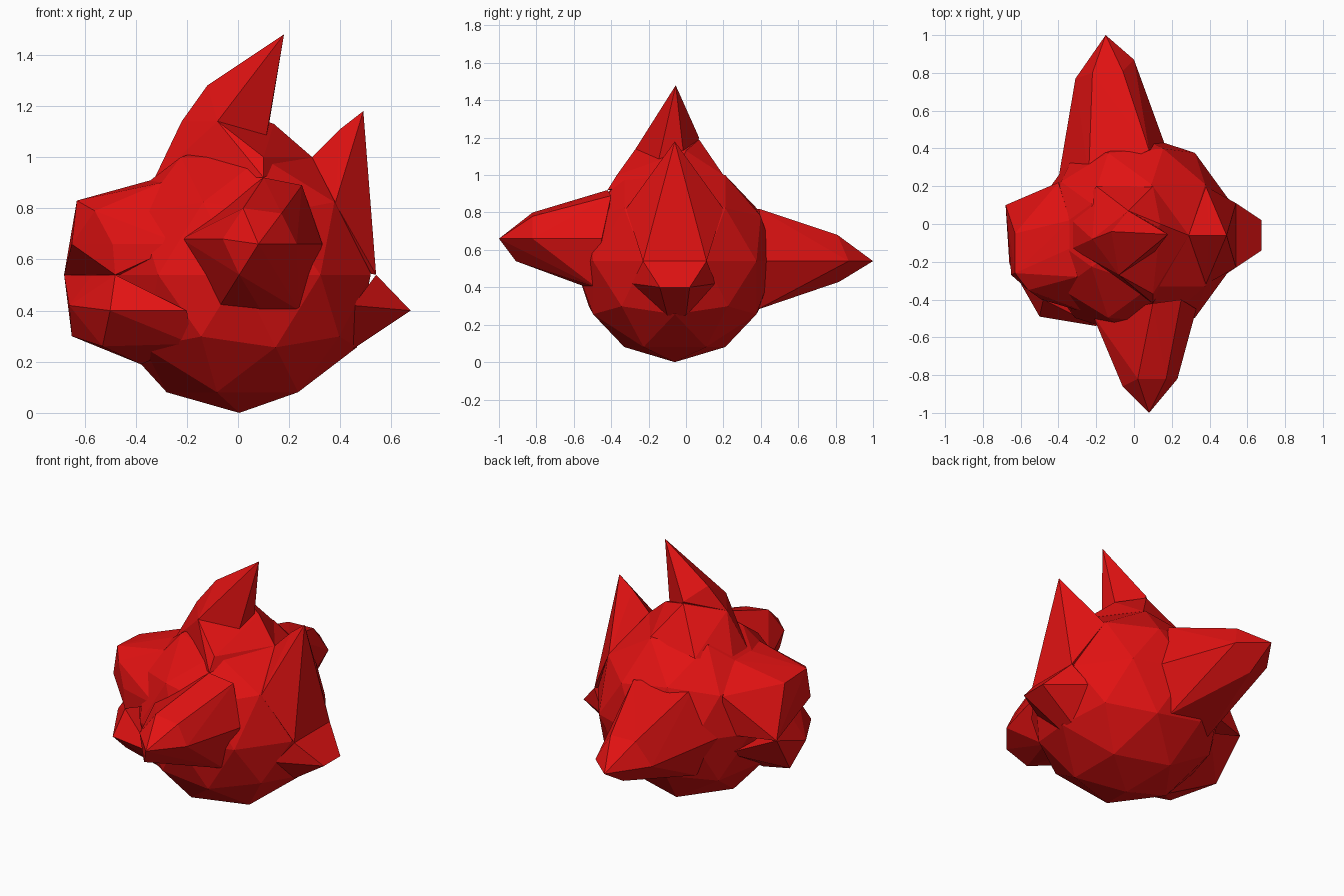
import bpy, bmesh
from mathutils import Matrix

# One red colour for everything
red = bpy.data.materials.new("red")
red.diffuse_color = (0.75, 0.006, 0.006, 1)


def finish(bm, name):
    bmesh.ops.recalc_face_normals(bm, faces=bm.faces[:])
    mesh = bpy.data.meshes.new(name)
    bm.to_mesh(mesh)
    bm.free()
    mesh.materials.append(red)
    obj = bpy.data.objects.new(name, mesh)
    bpy.context.collection.objects.link(obj)
    return obj


def facet(name, points):
    """Flat-faced solid stretched around a few corner points."""
    bm = bmesh.new()
    for p in points:
        bm.verts.new(p)
    res = bmesh.ops.convex_hull(bm, input=bm.verts[:])
    loose = [v for v in bm.verts if not v.link_faces]
    bmesh.ops.delete(bm, geom=loose, context='VERTS')
    return finish(bm, name)


# Core: low-poly ball
bm = bmesh.new()
bmesh.ops.create_icosphere(bm, subdivisions=2, radius=0.54,
                           matrix=Matrix.Translation((0.005, -0.06, 0.54)))
finish(bm, "core")

# Front spike, flaring back into the ball
facet("front_spike", [
    (.08, -1, .66), (-.06, -.86, .68), (.23, -.82, .66), (.005, -.91, .54),
    (.02, -.82, .80), (.17, -.82, .78),
    (.10, -.42, .92), (.25, -.40, .89), (-.22, -.48, .68), (.33, -.45, .66),
    (-.07, -.55, .42), (.09, -.53, .40), (.24, -.48, .40)])

# Back spike
facet("back_spike", [
    (-.15, 1, .54), (0, .87, .54), (-.31, .77, .54), (-.06, .81, .68),
    (-.22, .80, .68), (-.15, .82, .43), (.16, .43, .54), (-.40, .24, .54),
    (.08, .39, .82), (-.24, .25, .82), (-.28, .30, .30), (.06, .38, .28)])

# Top horn with its shoulder
facet("top_horn", [
    (.18, -.055, 1.48), (-.12, -.04, 1.28), (-.04, -.12, 1.27),
    (-.03, .07, 1.2), (.11, -.05, 1.18), (-.22, -.08, 1.14),
    (-.08, -.27, 1.14), (.10, -.16, 1.02), (.10, 0, 1.0)])
facet("top_shoulder", [
    (-.22, -.08, 1.14), (-.08, -.27, 1.14), (-.03, .07, 1.19),
    (.14, 0, 1.13), (.29, -.06, 1.0), (-.33, -.13, .91), (-.33, .02, .91),
    (.10, -.42, .92), (.10, -.37, 1.0), (.10, .20, 1.0), (-.20, .20, .95)])

# Side horn and the nub beneath it
facet("side_horn", [
    (.49, -.06, 1.18), (.40, -.06, 1.11), (.29, -.06, 1.0),
    (.38, -.32, .82), (.38, .20, .82), (.54, -.23, .54), (.54, .11, .54),
    (.25, -.06, .6)])
facet("side_nub", [
    (.54, -.23, .54), (.54, .11, .54), (.675, -.14, .40), (.675, .02, .40),
    (.45, -.29, .42), (.45, .16, .42), (.45, -.10, .25), (.45, 0, .25)])

# Bulge on the other side, in two lobes with a dent between them
facet("upper_bulge", [
    (-.63, -.26, .83), (-.63, -.05, .82), (-.56, -.35, .79),
    (-.65, -.27, .66), (-.49, -.40, .66), (-.68, .10, .54),
    (-.48, -.40, .54), (-.34, -.13, .91), (-.34, .02, .91),
    (-.40, .22, .78), (-.30, -.28, .90), (-.22, -.48, .66),
    (-.38, .20, .54)])
facet("lower_bulge", [
    (-.68, .10, .54), (-.48, -.40, .54), (-.57, -.20, .54),
    (-.66, -.21, .42), (-.50, -.49, .40), (-.65, -.07, .30),
    (-.53, -.32, .26), (-.20, -.54, .40), (-.38, -.20, .19),
    (-.40, .18, .42), (-.18, -.45, .27)])
